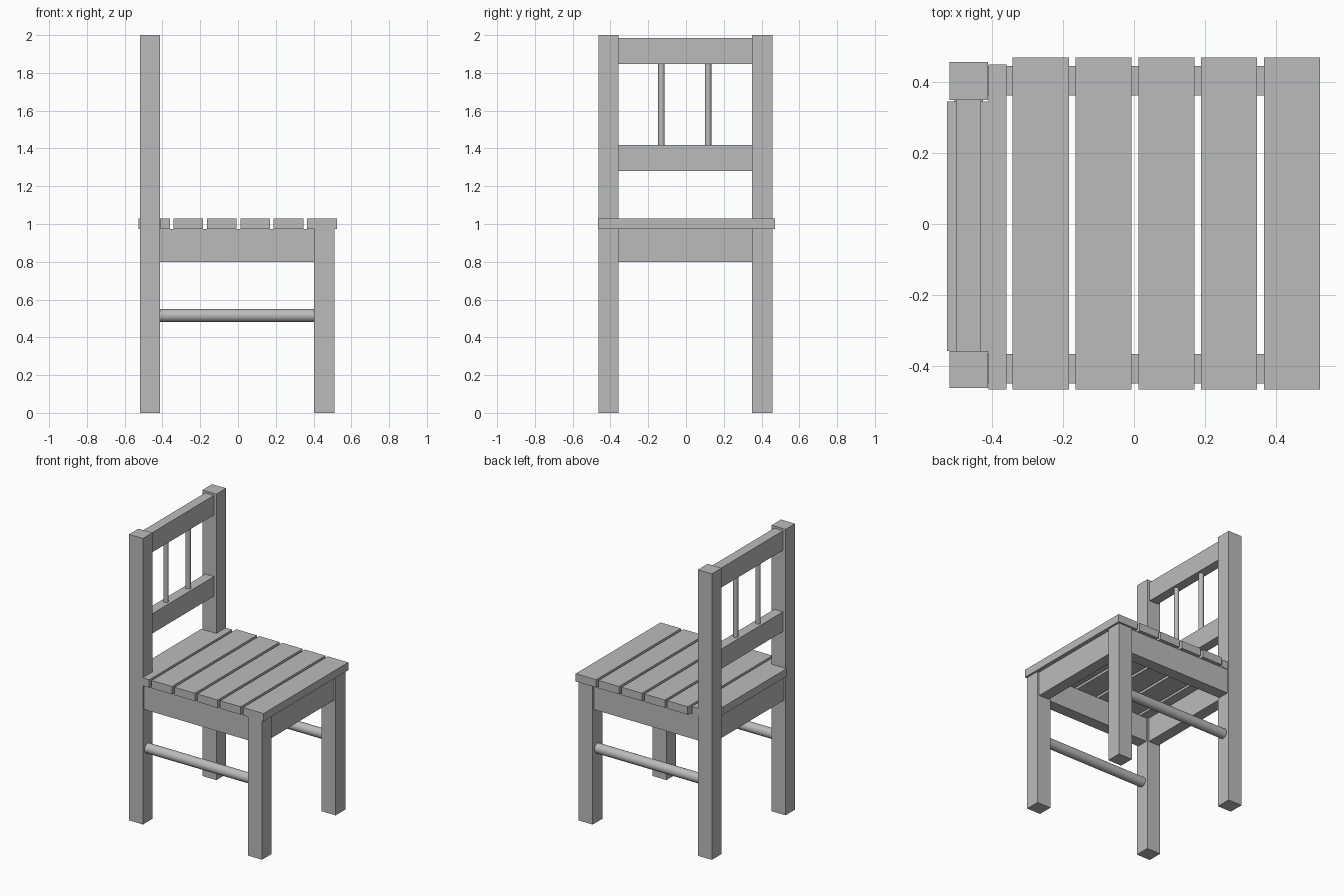
import bpy
import bmesh
import math
from mathutils import Matrix, Vector

default = bpy.data.objects.get("Cube")
if default:
    bpy.data.objects.remove(default, do_unlink=True)

# One plain grey finish for the whole chair
GREY = (0.5, 0.5, 0.5, 1.0)
paint = bpy.data.materials.new("plain_grey")
paint.use_nodes = True
paint.diffuse_color = GREY
paint.node_tree.nodes["Principled BSDF"].inputs["Base Color"].default_value = GREY


def finish(name, bm):
    bmesh.ops.recalc_face_normals(bm, faces=bm.faces)
    mesh = bpy.data.meshes.new(name)
    bm.to_mesh(mesh)
    bm.free()
    mesh.materials.append(paint)
    obj = bpy.data.objects.new(name, mesh)
    bpy.context.collection.objects.link(obj)
    return obj


def board(name, x, y, z):
    """Rectangular timber spanning the given x, y and z ranges."""
    bm = bmesh.new()
    bmesh.ops.create_cube(bm, size=1)
    spans = (x, y, z)
    bmesh.ops.scale(bm, vec=[b - a for a, b in spans], verts=bm.verts)
    bmesh.ops.translate(bm, vec=[(a + b) / 2 for a, b in spans], verts=bm.verts)
    return finish(name, bm)


def dowel(name, start, end, radius):
    """Round bar between two points, smooth around its side."""
    start, end = Vector(start), Vector(end)
    axis = end - start
    turn = axis.to_track_quat("Z", "Y").to_matrix().to_4x4()
    bm = bmesh.new()
    bmesh.ops.create_cone(bm, cap_ends=True, segments=32, radius1=radius,
                          radius2=radius, depth=axis.length,
                          matrix=Matrix.Translation((start + end) / 2) @ turn)
    for face in bm.faces:
        face.smooth = len(face.verts) == 4
    for edge in bm.edges:
        edge.smooth = edge.calc_face_angle(0) < math.radians(40)
    return finish(name, bm)


BACK_X, FRONT_X = (-0.52, -0.412), (0.402, 0.51)
SEAT = (0.973, 1.028)
APRON = (0.80, 0.973)
INNER_Y = (-0.358, 0.35)
SIDES = {"right": ((-0.462, -0.358), (-0.45, -0.367)),
         "left": ((0.35, 0.457), (0.363, 0.445))}

# Legs, side aprons and round side rungs
for side, (leg_y, apron_y) in SIDES.items():
    board(f"back_post_{side}", BACK_X, leg_y, (0, 2))
    board(f"front_leg_{side}", FRONT_X, leg_y, (0, SEAT[0]))
    board(f"side_apron_{side}", (BACK_X[1], FRONT_X[0]), apron_y, APRON)
    mid = sum(leg_y) / 2
    dowel(f"side_rung_{side}", (BACK_X[1], mid, 0.515), (FRONT_X[0], mid, 0.515), 0.034)

# Front and back aprons
board("front_apron", (0.416, 0.496), INNER_Y, APRON)
board("back_apron", (-0.506, -0.426), INNER_Y, APRON)

# Backrest rails and spindles
RAIL_X = (-0.50, -0.432)
board("lower_back_rail", RAIL_X, INNER_Y, (1.28, 1.418))
board("top_back_rail", RAIL_X, INNER_Y, (1.848, 1.985))
for i, y in enumerate((-0.13, 0.117)):
    dowel(f"back_spindle_{i + 1}", (-0.466, y, 1.418), (-0.466, y, 1.848), 0.017)

# Five full seat slats
for i in range(5):
    x = -0.342 + i * 0.177
    board(f"seat_slat_{i + 1}", (x, x + 0.158), (-0.467, 0.47), SEAT)

# Rear slat, notched around the back posts
bm = bmesh.new()
outline = [(-0.527, INNER_Y[0]), (-0.41, INNER_Y[0]), (-0.41, -0.467), (-0.36, -0.467),
           (-0.36, 0.45), (-0.41, 0.45), (-0.41, 0.346), (-0.527, 0.346)]
face = bm.faces.new([bm.verts.new((x, y, SEAT[0])) for x, y in outline])
top = bmesh.ops.extrude_face_region(bm, geom=[face])["geom"]
bmesh.ops.translate(bm, vec=(0, 0, SEAT[1] - SEAT[0]),
                    verts=[v for v in top if isinstance(v, bmesh.types.BMVert)])
finish("rear_notched_slat", bm)
